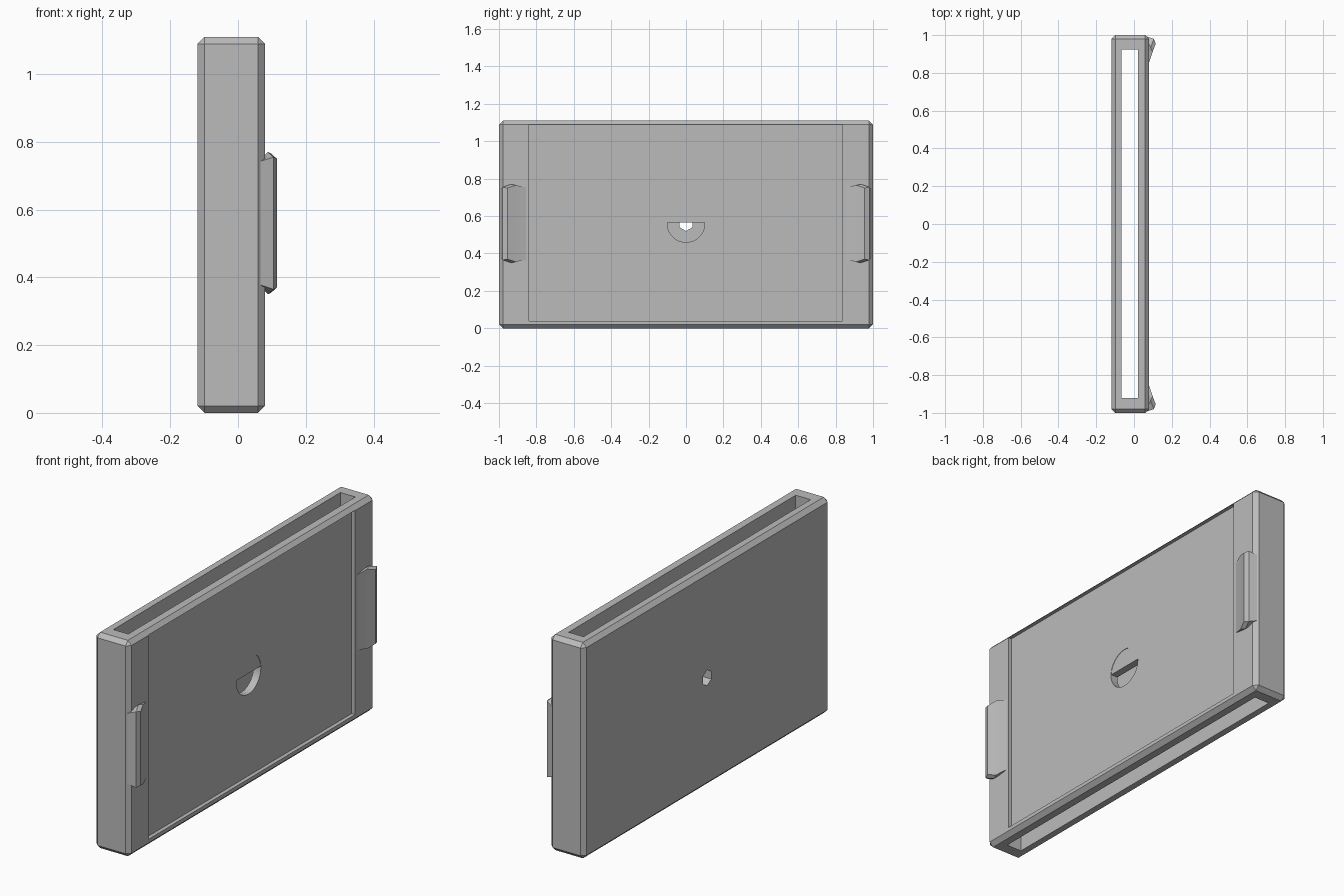
import bpy, bmesh
from mathutils import Matrix, Vector

old = bpy.data.objects.get("Cube")
if old:
    bpy.data.objects.remove(old, do_unlink=True)

grey = bpy.data.materials.new("plain grey")
grey.use_nodes = True
colour = (0.5, 0.5, 0.5, 1)
grey.diffuse_color = colour
grey.node_tree.nodes["Principled BSDF"].inputs["Base Color"].default_value = colour

MID = 0.56  # height of the centre line


def finish(name, bm):
    bmesh.ops.recalc_face_normals(bm, faces=bm.faces[:])
    mesh = bpy.data.meshes.new(name)
    bm.to_mesh(mesh)
    bm.free()
    mesh.materials.append(grey)
    ob = bpy.data.objects.new(name, mesh)
    bpy.context.collection.objects.link(ob)
    return ob


def box(name, lo, hi, chamfer=0):
    bm = bmesh.new()
    lo, hi = Vector(lo), Vector(hi)
    bmesh.ops.create_cube(bm, size=1)
    bmesh.ops.scale(bm, vec=hi - lo, verts=bm.verts[:])
    bmesh.ops.translate(bm, vec=(lo + hi) / 2, verts=bm.verts[:])
    if chamfer:
        bmesh.ops.bevel(bm, geom=bm.edges[:], offset=chamfer, segments=1,
                        affect='EDGES', profile=0.5)
    return finish(name, bm)


def rod(name, radius, sides, x0, x1, lower_half=False):
    """Cylinder along x, with a corner pointing down."""
    bm = bmesh.new()
    bmesh.ops.create_cone(bm, cap_ends=True, segments=sides, radius1=radius,
                          radius2=radius, depth=x1 - x0)
    bmesh.ops.rotate(bm, cent=(0, 0, 0), verts=bm.verts[:],
                     matrix=Matrix.Rotation(1.5707963, 3, 'Y'))
    low = min(bm.verts, key=lambda v: v.co.z)
    if abs(low.co.y) > 0.001:
        bmesh.ops.rotate(bm, cent=(0, 0, 0), verts=bm.verts[:],
                         matrix=Matrix.Rotation(3.1415927 / sides, 3, 'X'))
    if lower_half:
        cut = bmesh.ops.bisect_plane(bm, geom=bm.verts[:] + bm.edges[:] + bm.faces[:],
                                     plane_co=(0, 0, 0.005), plane_no=(0, 0, 1),
                                     clear_outer=True)
        edges = [e for e in cut["geom_cut"] if isinstance(e, bmesh.types.BMEdge)]
        bmesh.ops.holes_fill(bm, edges=edges)
    bmesh.ops.translate(bm, vec=((x0 + x1) / 2, 0, MID), verts=bm.verts[:])
    return finish(name, bm)


def carve(target, cutter):
    mod = target.modifiers.new("cut", 'BOOLEAN')
    mod.operation = 'DIFFERENCE'
    mod.solver = 'EXACT'
    mod.object = cutter
    bpy.context.view_layer.objects.active = target
    bpy.ops.object.modifier_apply(modifier=mod.name)
    bpy.data.objects.remove(cutter, do_unlink=True)


# Chamfered sleeve, open at top and bottom, with a shallow panel on one side
body = box("sleeve_body", (-0.12, -1, 0), (0.08, 1, 1.11), 0.021)
carve(body, box("slot_cutter", (-0.065, -0.92, -0.1), (0.02, 0.925, 1.2)))
carve(body, box("panel_cutter", (0.06, -0.84, 0.04), (0.2, 0.838, 1.09)))

# Half-round window in the panel and small six-sided hole in the back wall
carve(body, rod("window_cutter", 0.1, 48, 0, 0.1, lower_half=True))
carve(body, rod("hole_cutter", 0.04, 6, -0.2, 0))

# Thin upper half of the round window outline
carve(body, rod("window_rim_cutter", 0.1, 48, 0.058, 0.1))

# Wedge-shaped clips: x, distance from the middle, half height
CLIP = [(0.075, 0.84, 0.19), (0.098, 0.91, 0.205), (0.115, 0.955, 0.19),
        (0.105, 0.98, 0.195), (0.06, 0.995, 0.18), (0.06, 0.84, 0.18)]


def clip(name, side):
    bm = bmesh.new()
    rings = []
    for s in (1, -1):
        ring = [bm.verts.new((x, side * y, MID + s * h)) for x, y, h in CLIP]
        tip = bm.verts.new((0.088, side * 0.935, MID + s * 0.21))
        for a, b in zip(ring, ring[1:] + ring[:1]):
            bm.faces.new((a, b, tip))
        rings.append(ring)
    top, bottom = rings
    for i in range(len(CLIP)):
        j = (i + 1) % len(CLIP)
        bm.faces.new((top[i], top[j], bottom[j], bottom[i]))
    return finish(name, bm)


clip("front_clip", -1)
clip("back_clip", 1)
